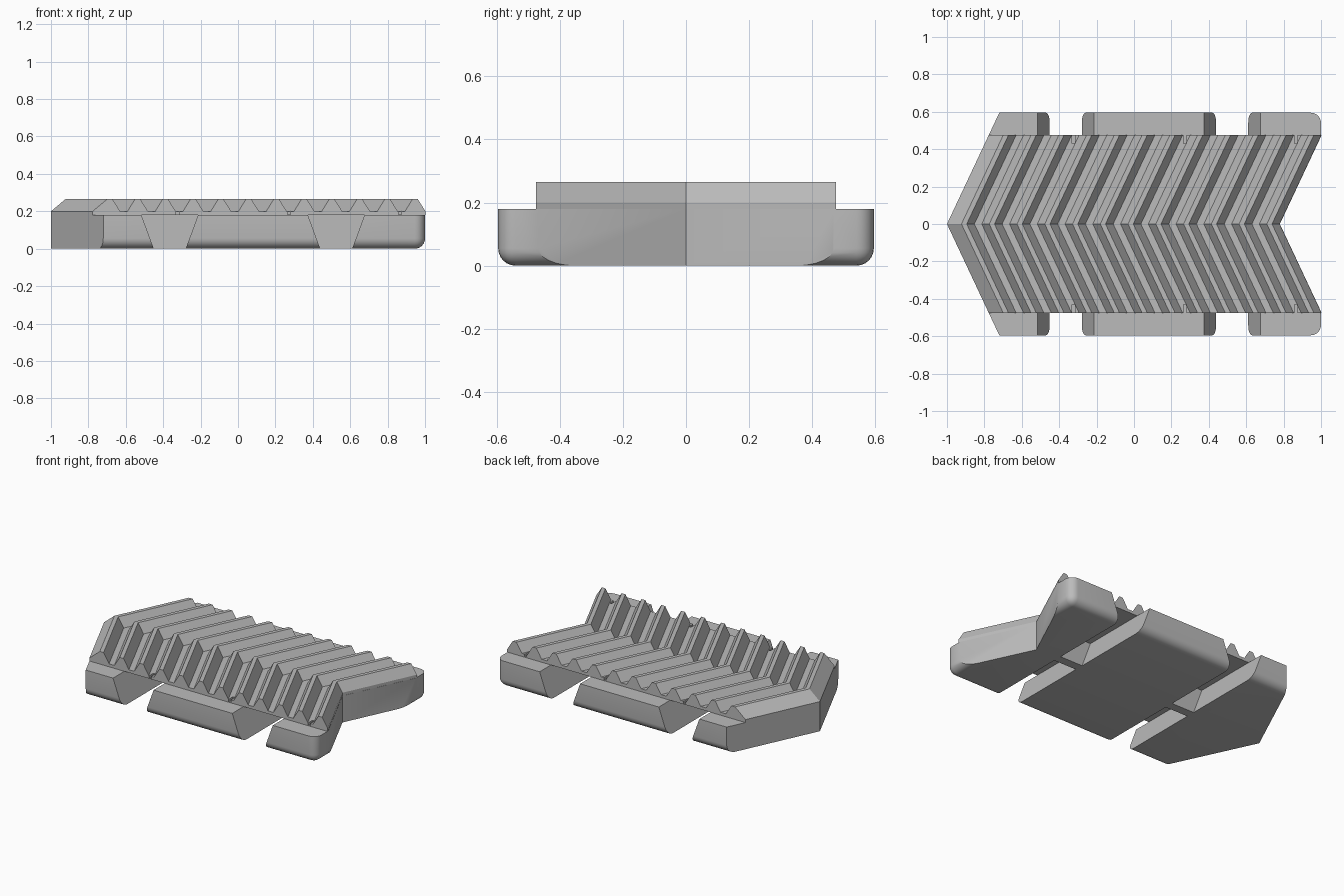
import bpy, bmesh
from mathutils import Vector

if "Cube" in bpy.data.objects:
    bpy.data.objects.remove(bpy.data.objects["Cube"], do_unlink=True)

SLANT = 0.47       # chevron sweep in x per unit of y
HALF_W = 0.595     # base half width
TREAD_W = 0.475    # toothed slab half width
BASE_H = 0.18
PITCH = 0.1484
TEETH = 12

grey = bpy.data.materials.new("plain grey")
grey.use_nodes = True
grey.diffuse_color = (0.5, 0.5, 0.5, 1)
grey.node_tree.nodes["Principled BSDF"].inputs["Base Color"].default_value = (0.5, 0.5, 0.5, 1)


def make(name, bm):
    bmesh.ops.recalc_face_normals(bm, faces=bm.faces)
    me = bpy.data.meshes.new(name)
    bm.to_mesh(me)
    bm.free()
    me.materials.append(grey)
    ob = bpy.data.objects.new(name, me)
    bpy.context.collection.objects.link(ob)
    return ob


def loft(name, sections):
    """Skin matching closed loops and cap both ends."""
    bm = bmesh.new()
    rings = [[bm.verts.new(p) for p in s] for s in sections]
    n = len(rings[0])
    for a, b in zip(rings, rings[1:]):
        for i in range(n):
            j = (i + 1) % n
            bm.faces.new((a[i], a[j], b[j], b[i]))
    bm.faces.new(rings[0])
    bm.faces.new(rings[-1])
    return make(name, bm)


def carve(target, cutter, operation):
    cutter.hide_render = True
    mod = target.modifiers.new("carve", 'BOOLEAN')
    mod.object = cutter
    mod.operation = operation
    mod.solver = 'EXACT'
    bpy.context.view_layer.objects.active = target
    bpy.ops.object.modifier_apply(modifier=mod.name)
    bpy.data.objects.remove(cutter, do_unlink=True)


def prism(name, profile, y0, y1, slant=0):
    """Extrude an x-z profile along y, with an optional chevron sweep."""
    ys = [y0, 0, y1] if y0 < 0 < y1 else [y0, y1]
    return loft(name, [[(x + slant * abs(y), y, z) for x, z in profile] for y in ys])


# Base block with rounded lower sides and rounded rear corners
bm = bmesh.new()
bmesh.ops.create_cube(bm, size=1)
for v in bm.verts:
    v.co = Vector((v.co.x * 2, v.co.y * 2 * HALF_W, (v.co.z + 0.5) * BASE_H))
round_edges = []
for e in bm.edges:
    mid = (e.verts[0].co + e.verts[1].co) / 2
    low, side, rear = mid.z < 0.01, abs(mid.y) > 0.5, mid.x > 0.9
    if (low and (side or rear)) or (side and rear):
        round_edges.append(e)
bmesh.ops.bevel(bm, geom=round_edges, offset=0.055, segments=6, profile=0.5,
                affect='EDGES')
base = make("base_block", bm)

# Arrow-shaped ends
carve(base, prism("chevron_cutter", [(-1, -0.1), (0.78, -0.1), (0.78, 0.3), (-1, 0.3)],
                  -0.7, 0.7, SLANT), 'INTERSECT')

# Dovetail slots from each side, leaving a thin central web
for cx in (-0.365, 0.525):
    profile = [(cx - 0.082, -0.01), (cx + 0.082, -0.01), (cx + 0.155, 0.19), (cx - 0.155, 0.19)]
    for s in (-1, 1):
        y0, y1 = sorted((s * 0.03, s * 0.7))
        carve(base, prism("slot_cutter", profile, y0, y1), 'DIFFERENCE')

# Toothed chevron tread
profile = [(-1, BASE_H), (-1, 0.2)]
for i in range(TEETH):
    c = 0.724 - PITCH * (TEETH - 1 - i)
    if i:
        profile.append((c - 0.054, 0.2))
    profile += [(c - 0.014, 0.265), (c + 0.014, 0.265), (c + 0.055, 0.2)]
profile.append((profile[-1][0], BASE_H))
tread = prism("toothed_tread", profile, -TREAD_W, TREAD_W, SLANT)

# Small notches at the ends of three valleys
for k in (2, 6, 10):
    x = 0.865 - PITCH * (10 - k)
    for s in (-1, 1):
        y0, y1 = sorted((s * 0.43, s * 0.5))
        cut = [(x - 0.008, 0.183), (x + 0.008, 0.183), (x + 0.008, 0.215), (x - 0.008, 0.215)]
        carve(tread, prism("notch_cutter", cut, y0, y1), 'DIFFERENCE')

# Smooth only the rounded corners
bpy.ops.object.select_all(action='DESELECT')
base.select_set(True)
bpy.context.view_layer.objects.active = base
bpy.ops.object.shade_smooth_by_angle(angle=0.5)
